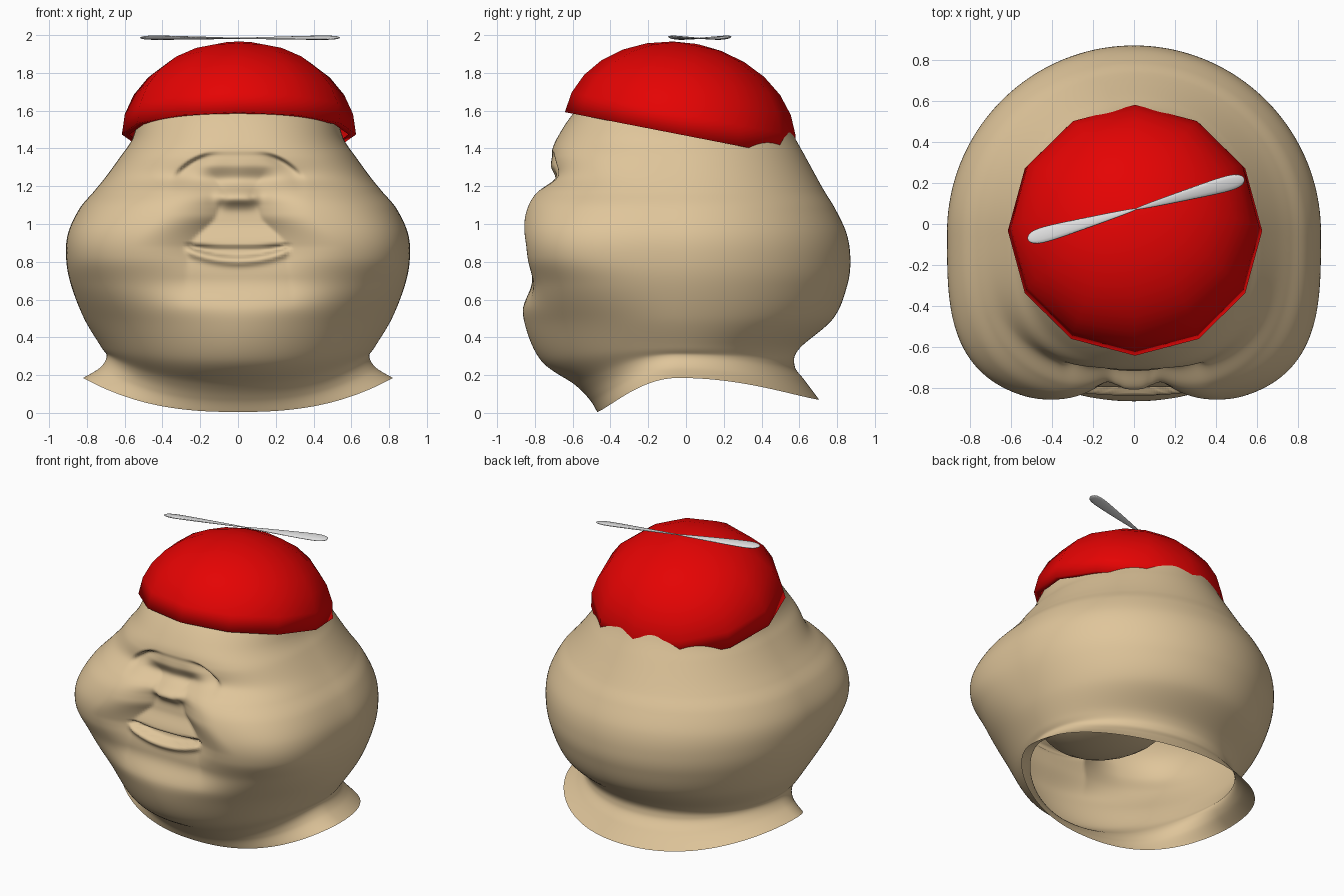
import bpy, bmesh, math
from mathutils import Matrix, Vector

if "Cube" in bpy.data.objects:
    bpy.data.objects.remove(bpy.data.objects["Cube"])


def material(name, rgb):
    m = bpy.data.materials.new(name)
    m.diffuse_color = (*rgb, 1)
    m.use_nodes = True
    m.node_tree.nodes["Principled BSDF"].inputs["Base Color"].default_value = m.diffuse_color
    return m


SKIN = material("tan_skin", (0.74, 0.56, 0.325))
RED = material("red_cloth", (0.78, 0.001, 0.001))
GREY = material("light_grey", (0.72, 0.72, 0.72))


def loft(name, rings, mat, cap_start=False, cap_end=False):
    """Join closed rings of points into one smooth surface."""
    bm = bmesh.new()
    vs = [[bm.verts.new(p) for p in ring] for ring in rings]
    n = len(rings[0])
    for a, b in zip(vs, vs[1:]):
        for i in range(n):
            j = (i + 1) % n
            bm.faces.new((a[i], b[i], b[j], a[j]))
    if cap_start:
        bm.faces.new(vs[0])
    if cap_end:
        bm.faces.new(list(reversed(vs[-1])))
    bmesh.ops.recalc_face_normals(bm, faces=bm.faces)
    for f in bm.faces:
        f.smooth = True
    me = bpy.data.meshes.new(name)
    bm.to_mesh(me)
    bm.free()
    me.materials.append(mat)
    ob = bpy.data.objects.new(name, me)
    bpy.context.collection.objects.link(ob)
    return ob


def step(a, b, v):
    t = min(1, max(0, (v - a) / (b - a)))
    return t * t * (3 - 2 * t)


def interp(v, pts):
    if v <= pts[0][0]:
        return pts[0][1]
    for (a, p), (b, q) in zip(pts, pts[1:]):
        if v <= b:
            return p + (q - p) * step(a, b, v) * .5 + (q - p) * (v - a) / (b - a) * .5
    return pts[-1][1]


def catmull(p0, p1, p2, p3, t):
    return [0.5 * (2 * b + (c - a) * t + (2 * a - 5 * b + 4 * c - d) * t * t
                   + (3 * b - a - 3 * c + d) * t ** 3)
            for a, b, c, d in zip(p0, p1, p2, p3)]


def face_relief(x, z):
    """Inward shift that carves the face out of the front of the head."""
    ax = abs(x)
    # hollow between the cheeks, widening down to the smile folds
    depth = interp(z, [(.55, 0), (.72, .04), (.88, .085), (1.0, .125),
                       (1.1, .125), (1.18, .095), (1.31, 0)])
    w = interp(z, [(.62, .28), (.88, .26), (1.05, .11), (1.15, .07), (1.3, .15)])
    d = depth * max(0, 1 - max(0, ax - w) / .31) ** 2
    # arched brow edge and the closed eyes under it
    brow = 1.378 - .11 * (max(0, ax - .11) / .225) ** 2
    v = brow - z
    eye = .15 + .85 * math.exp(-((ax - .235) / .085) ** 2)
    if v > -.01:
        d += .05 * eye * step(-.01, .02, v) * math.exp(-(max(0, v) / .07) ** 2) * (1 - step(.29, .37, ax))
    # nose and bridge
    d -= .075 * math.exp(-(x / .105) ** 4 - ((z - 1.135) / (.055 if z > 1.135 else .045)) ** 2)
    d -= .012 * math.exp(-(x / .07) ** 2) * step(1.1, 1.2, z) * (1 - step(1.2, 1.37, z))
    # smiling mouth and lower lip
    q = min(1.3, ax / .275) ** 2
    top, bot = .88 + .01 * q, .825 + .055 * q
    fade = 1 - step(.24, .29, ax)
    d += .04 * step(bot - .006, bot + .012, z) * (1 - step(top - .006, top + .006, z)) * fade
    d -= .028 * math.exp(-((z - bot + .022) / .022) ** 2) * fade
    return d


# Head levels: front z, front y, half width, side z, back y, back z, front squareness
LEVELS = [
    (1.90, .00, .01, 1.90, .02, 1.90, 2.0),
    (1.86, -.24, .22, 1.86, .20, 1.86, 2.0),
    (1.76, -.42, .38, 1.76, .36, 1.76, 2.1),
    (1.60, -.585, .505, 1.60, .50, 1.60, 2.2),
    (1.45, -.685, .56, 1.45, .58, 1.45, 2.4),
    (1.36, -.715, .62, 1.36, .63, 1.36, 2.6),
    (1.25, -.725, .70, 1.25, .69, 1.25, 2.7),
    (1.17, -.815, .765, 1.17, .735, 1.17, 2.75),
    (1.08, -.865, .84, 1.08, .79, 1.08, 3.0),
    (.95, -.885, .90, .95, .85, .95, 3.3),
    (.82, -.875, .91, .82, .87, .82, 3.3),
    (.68, -.85, .885, .68, .855, .68, 2.75),
    (.50, -.86, .815, .50, .78, .50, 2.05),
    (.28, -.77, .725, .35, .60, .34, 1.9),
    (.15, -.59, .695, .30, .575, .25, 2.0),
    (.07, -.51, .73, .24, .63, .17, 2.0),
    (.005, -.47, .82, .185, .705, .07, 2.0),
]


def head_ring(level, count=220, mid=-.04):
    zf, yf, a, zs, yb, zb, nf = level
    ring = []
    for i in range(count):
        u = 2 * math.pi * i / count
        th = u - .5 * math.sin(u)          # denser towards the face
        s, c = math.sin(th), math.cos(th)
        n = nf if c > 0 else 2.0
        r = (abs(s) ** n + abs(c) ** n) ** (-1 / n)
        m = mid * min(1, a / .3)
        x = a * s * r
        y = m + c * r * ((yf - m) if c > 0 else (m - yb))
        z = zs + ((zf if c > 0 else zb) - zs) * (1 - abs(s) ** 2.5)
        if y < -.35 and abs(x) < .75:
            y += face_relief(x, z)
        ring.append((x, y, z))
    return ring


# Head with an open flared neck
rows = []
for k in range(len(LEVELS) - 1):
    pts = [LEVELS[min(len(LEVELS) - 1, max(0, k + o))] for o in (-1, 0, 1, 2)]
    rows += [catmull(*pts, j / 10) for j in range(10)]
rows.append(LEVELS[-1])
loft("head", [head_ring(r) for r in rows], SKIN, cap_start=True)

# Mouth cavity: a rounded pocket inside the head, seen through the neck
pocket = []
for k in range(1, 16):
    t = math.pi * k / 16
    pocket.append([(.40 * math.sin(t) * math.cos(a), -.27 - .47 * math.cos(t),
                    .81 + .22 * math.sin(t) * math.sin(a))
                   for a in [i * math.pi / 16 for i in range(32)]])
loft("mouth_cavity", pocket, SKIN, cap_start=True, cap_end=True)

# Twelve-sided cap, tilted back, with a narrow turned-in lip
tilt = Matrix.Translation((.005, -.033, 1.474)) @ Matrix.Rotation(math.radians(-11), 4, 'X')
profile = [(.58, .0)] + [(.62 * math.cos(t), .487 * math.sin(t))
                         for t in [math.radians(d) for d in (0, 13, 26, 39, 52, 65, 78, 89)]]
loft("cap", [[tilt @ Vector((r * math.cos(i * math.pi / 6), r * math.sin(i * math.pi / 6), h))
              for i in range(12)] for r, h in profile], RED, cap_end=True)

# Two propeller blades, thin at the hub and rounded at the tip
hub = Vector((.01, .073, 1.983))
for side, label in ((1, "right"), (-1, "left")):
    along = Vector((.528, .147, 0)) * side
    across = Vector((-along.y, along.x, 0)).normalized()
    across = (across + Vector((0, 0, .15))).normalized()
    rings = []
    for k in range(25):
        s = math.sin(math.pi / 2 * k / 24)
        end = math.sqrt(max(.0004, 1 - s ** 12))
        w = (.004 + .042 * s ** .8) * end
        h = (.003 + .009 * s) * end
        c = hub + along * s + Vector((0, 0, .004 * s))
        rings.append([c + across * w * math.cos(a) + Vector((0, 0, h * math.sin(a)))
                      for a in [i * math.pi / 6 for i in range(12)]])
    loft(label + "_propeller_blade", rings, GREY, cap_start=True, cap_end=True)
